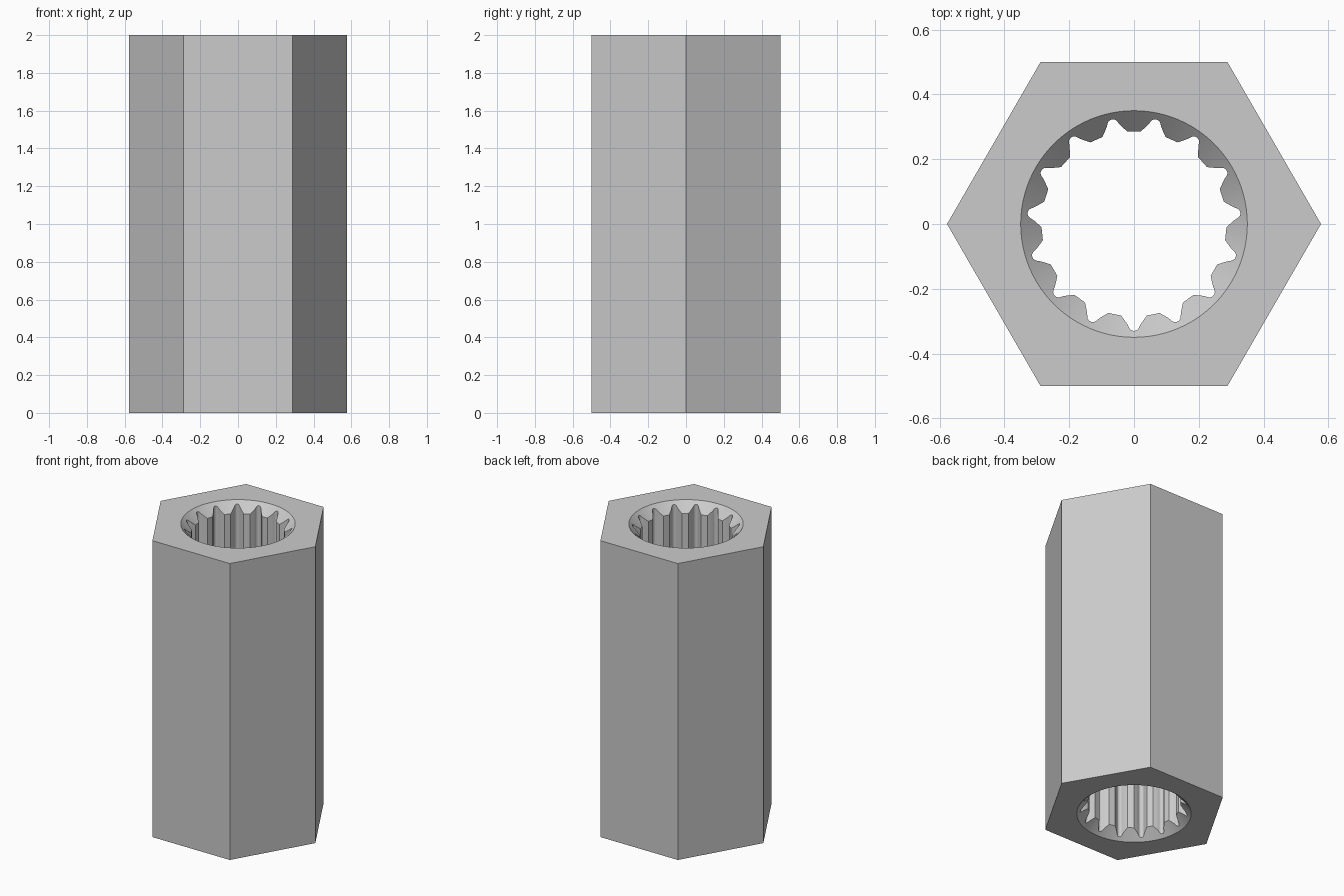
import bpy, bmesh, math

if "Cube" in bpy.data.objects:
    bpy.data.objects.remove(bpy.data.objects["Cube"])

H = 2.0          # height
TEETH = 15       # internal spline teeth
PITCH = 2 * math.pi / TEETH


def prism(name, outline, z0, z1):
    """Extrude a closed 2D outline from z0 to z1."""
    bm = bmesh.new()
    base = bm.faces.new([bm.verts.new((x, y, z0)) for x, y in outline])
    top = bmesh.ops.extrude_face_region(bm, geom=[base])["geom"]
    bmesh.ops.translate(bm, vec=(0, 0, z1 - z0),
                        verts=[v for v in top if isinstance(v, bmesh.types.BMVert)])
    bmesh.ops.recalc_face_normals(bm, faces=bm.faces)
    me = bpy.data.meshes.new(name)
    bm.to_mesh(me)
    bm.free()
    ob = bpy.data.objects.new(name, me)
    bpy.context.collection.objects.link(ob)
    return ob


def cut(target, cutter):
    cutter.hide_render = True
    mod = target.modifiers.new("cut", 'BOOLEAN')
    mod.operation = 'DIFFERENCE'
    mod.solver = 'EXACT'
    mod.object = cutter
    bpy.ops.object.select_all(action='DESELECT')
    bpy.context.view_layer.objects.active = target
    target.select_set(True)
    bpy.ops.object.modifier_apply(modifier=mod.name)
    bpy.data.objects.remove(cutter, do_unlink=True)


# hexagonal body, 1 unit across the flats
R = 0.5 / math.cos(math.pi / 6)
body = prism("hex_sleeve", [(R * math.cos(k * math.pi / 3), R * math.sin(k * math.pi / 3))
                            for k in range(6)], 0, H)

# splined bore: half groove as (depth, half width), mirrored and repeated
half = [(0.283, 0.0395), (0.292, 0.033), (0.301, 0.0265), (0.309, 0.021), (0.316, 0.0172),
        (0.322, 0.0145), (0.3265, 0.0105), (0.3293, 0.0055)]
groove = [(d, -w) for d, w in half] + [(0.330, 0)] + [(d, w) for d, w in reversed(half)]
outline = []
for k in range(TEETH):
    a = -math.pi / 2 + k * PITCH
    c, s = math.cos(a), math.sin(a)
    outline += [(d * c - w * s, d * s + w * c) for d, w in groove]
cut(body, prism("bore_cutter", outline, -0.2, H + 0.2))

# 45 degree countersinks at both ends, 0.35 radius at the faces
for z, r1, r2 in ((0, 0.45, 0.25), (H, 0.25, 0.45)):
    bpy.ops.mesh.primitive_cone_add(vertices=96, radius1=r1, radius2=r2, depth=0.2,
                                    location=(0, 0, z))
    cone = bpy.context.object
    cone.name = "countersink_cutter"
    cut(body, cone)

# smooth bore, crisp edges
bpy.ops.object.shade_smooth_by_angle(angle=math.radians(28))
